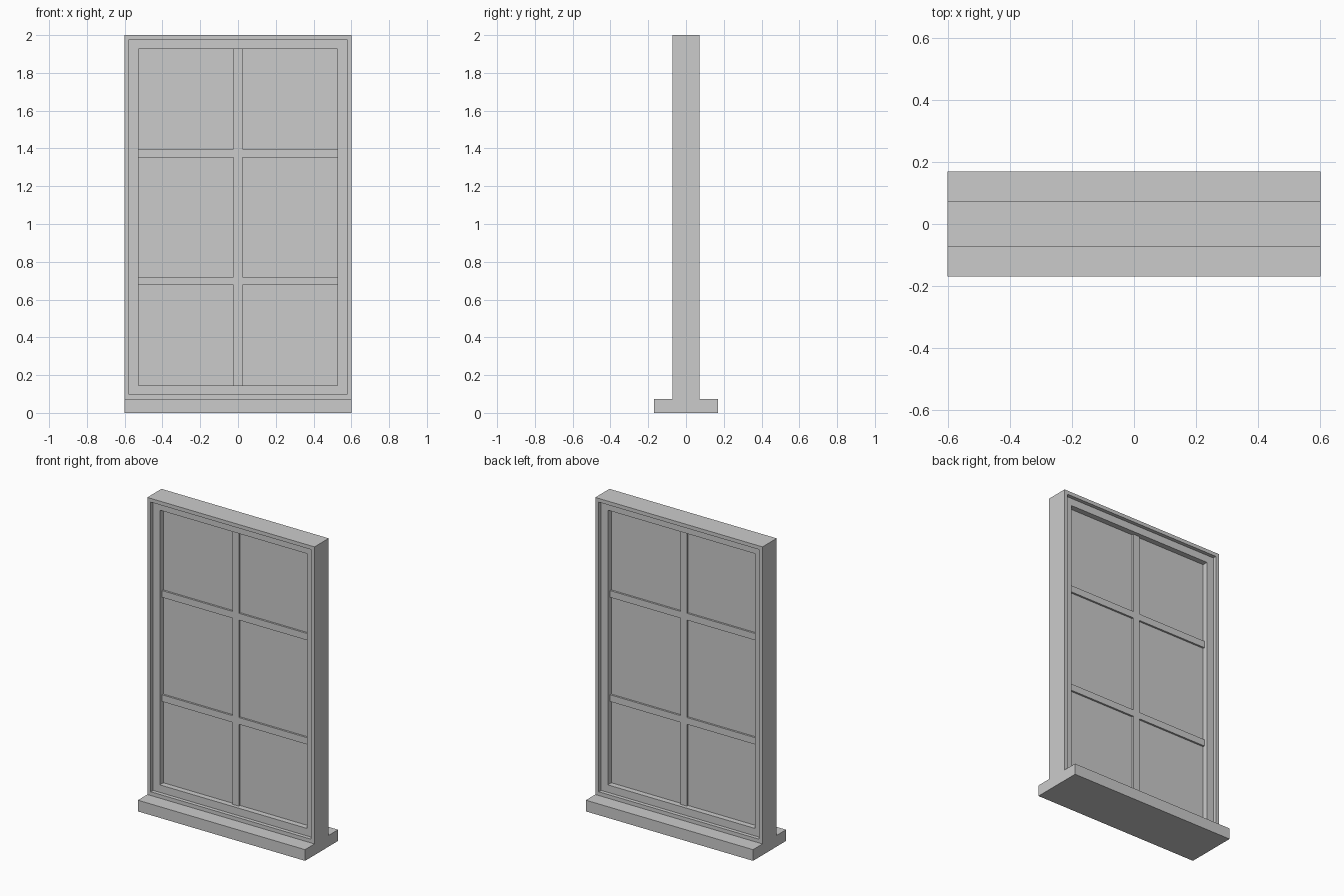
import bpy, bmesh

if "Cube" in bpy.data.objects:
    bpy.data.objects.remove(bpy.data.objects["Cube"])

U = 0.0242            # basic timber module
HW = 0.6              # half width of the window
SILL = 3 * U          # sill height
TOP = 2.0


def lattice(name, xs, zs, depth, solid):
    """Slab in the XZ plane, centred on y = 0; solid(i, j) picks the filled grid cells."""
    bm = bmesh.new()
    v = [[bm.verts.new((x, -depth, z)) for z in zs] for x in xs]
    for i in range(len(xs) - 1):
        for j in range(len(zs) - 1):
            if solid(i, j):
                bm.faces.new((v[i][j], v[i + 1][j], v[i + 1][j + 1], v[i][j + 1]))
    bmesh.ops.delete(bm, geom=[p for p in bm.verts if not p.link_faces], context='VERTS')
    ext = bmesh.ops.extrude_face_region(bm, geom=bm.faces[:], use_keep_orig=True)
    moved = [g for g in ext["geom"] if isinstance(g, bmesh.types.BMVert)]
    bmesh.ops.translate(bm, verts=moved, vec=(0, 2 * depth, 0))
    bmesh.ops.recalc_face_normals(bm, faces=bm.faces[:])
    mesh = bpy.data.meshes.new(name)
    bm.to_mesh(mesh)
    bm.free()
    obj = bpy.data.objects.new(name, mesh)
    bpy.context.collection.objects.link(obj)
    return obj


def ring(name, x, z0, z1, w, depth):
    """Rectangular frame of timber width w."""
    return lattice(name, [-x, -x + w, x - w, x], [z0, z0 + w, z1 - w, z1], depth,
                   lambda i, j: (i, j) != (1, 1))


# Sill projecting to both sides
lattice("sill", [-HW, HW], [0, SILL], 7 * U, lambda i, j: True)

# Outer frame and the recessed sash inside it
ring("outer_frame", HW, SILL, TOP, U, 3 * U)
ring("sash", HW - U, SILL + U, TOP - U, 2 * U, 2 * U)

# Glazing bars: one upright crossed by two rails
x_in = HW - 3 * U
z_lo, z_hi = SILL + 3 * U, TOP - 3 * U
mid, off, h = (z_lo + z_hi) / 2, 0.338, 0.022
lattice("glazing_bars", [-x_in, -U, U, x_in],
        [z_lo, mid - off - h, mid - off + h, mid + off - h, mid + off + h, z_hi],
        U, lambda i, j: i == 1 or j in (1, 3))

# Glass pane
lattice("glass", [-x_in, x_in], [z_lo, z_hi], U / 2, lambda i, j: True)
